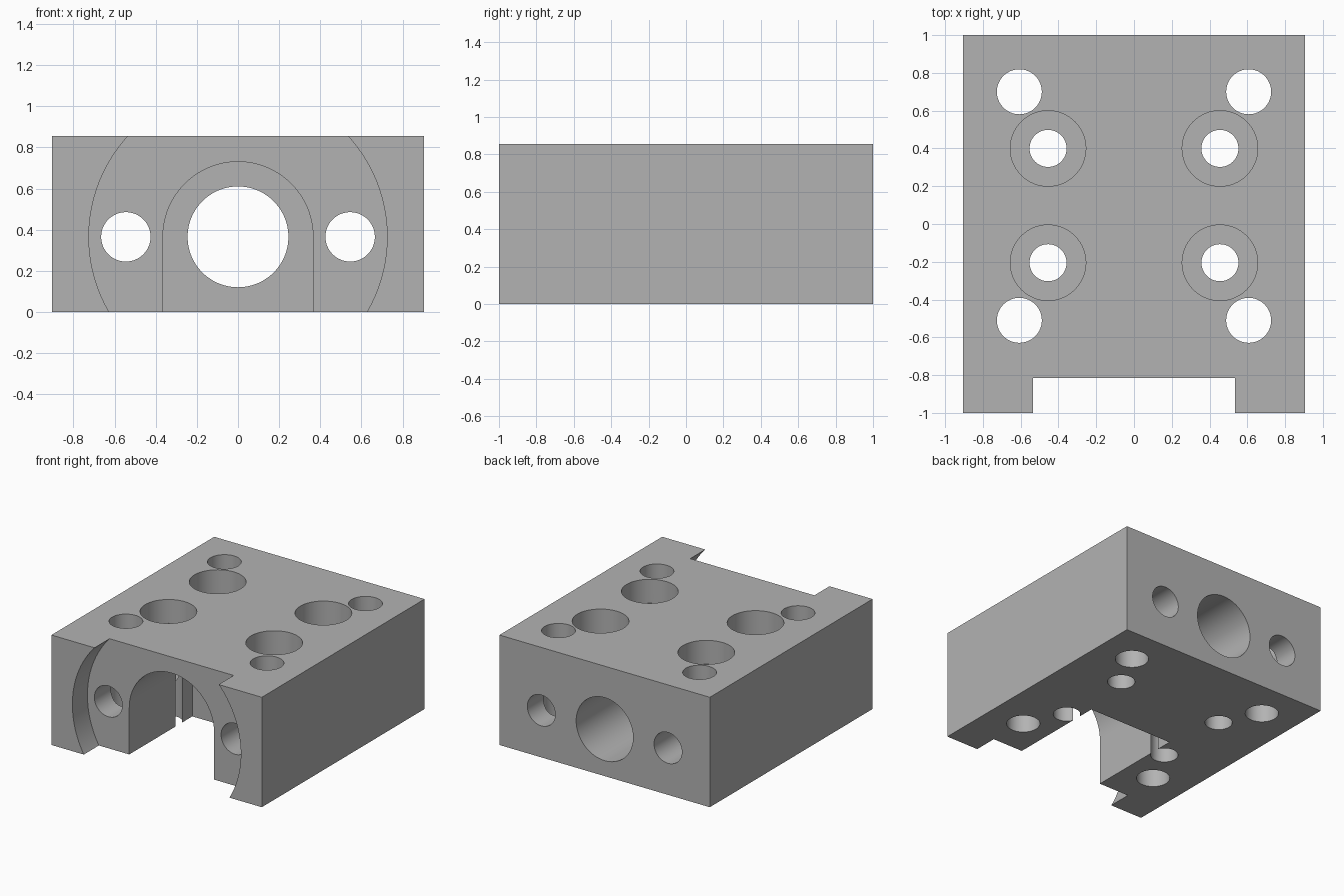
import bpy
import math

if "Cube" in bpy.data.objects:
    bpy.data.objects.remove(bpy.data.objects["Cube"], do_unlink=True)

WIDTH, LENGTH, HEIGHT = 1.81, 2.0, 0.855
AXIS_Z = 0.365        # height of the horizontal bores
FRONT = -LENGTH / 2
EXTRA = 0.1           # how far cutters overshoot the block


def box(name, x, y, z):
    """Box from (min, max) pairs."""
    bpy.ops.mesh.primitive_cube_add(size=1, location=[sum(r) / 2 for r in (x, y, z)])
    ob = bpy.context.object
    ob.name = name
    ob.scale = [r[1] - r[0] for r in (x, y, z)]
    bpy.ops.object.transform_apply(location=False, rotation=False, scale=True)
    return ob


def cut(cutter):
    """Subtract a cutter from the block, then discard it."""
    cutter.hide_render = True
    mod = block.modifiers.new("cut", "BOOLEAN")
    mod.operation = "DIFFERENCE"
    mod.solver = "EXACT"
    mod.object = cutter
    bpy.context.view_layer.objects.active = block
    bpy.ops.object.modifier_apply(modifier=mod.name)
    bpy.data.objects.remove(cutter, do_unlink=True)


def bore_y(x, radius, y0, y1):
    """Horizontal hole running front to back."""
    bpy.ops.mesh.primitive_cylinder_add(
        vertices=96, radius=radius, depth=y1 - y0,
        location=(x, (y0 + y1) / 2, AXIS_Z), rotation=(math.pi / 2, 0, 0))
    cut(bpy.context.object)


def bore_z(x, y, radius, z0):
    """Vertical hole from z0 out through the top."""
    z1 = HEIGHT + EXTRA
    bpy.ops.mesh.primitive_cylinder_add(
        vertices=64, radius=radius, depth=z1 - z0, location=(x, y, (z0 + z1) / 2))
    cut(bpy.context.object)


# Solid block
block = box("mounting_block", (-WIDTH / 2, WIDTH / 2), (FRONT, -FRONT), (0, HEIGHT))

# Shallow round recess in the front
bore_y(0, 0.725, FRONT - EXTRA, -0.815)

# Arched slot, open at the bottom and front
SLOT_END = -0.04
bore_y(0, 0.365, FRONT - EXTRA, SLOT_END)
cut(box("slot_cutter", (-0.365, 0.365), (FRONT - EXTRA, SLOT_END), (-EXTRA, AXIS_Z)))

# Main bore and the two side bores
bore_y(0, 0.245, FRONT - EXTRA, -FRONT + EXTRA)
for side in (-1, 1):
    bore_y(side * 0.545, 0.12, FRONT - EXTRA, -FRONT + EXTRA)

# Vertical holes: plain corner holes and counterbored screw holes
for side in (-1, 1):
    for y in (0.70, -0.51):
        bore_z(side * 0.607, y, 0.119, -EXTRA)
    for y in (0.40, -0.205):
        bore_z(side * 0.455, y, 0.098, -EXTRA)
        bore_z(side * 0.455, y, 0.2, HEIGHT - 0.185)

# Grey finish
grey = bpy.data.materials.new("plain_grey")
grey.use_nodes = True
colour = (0.45, 0.45, 0.45, 1)
grey.diffuse_color = colour
grey.node_tree.nodes["Principled BSDF"].inputs["Base Color"].default_value = colour
block.data.materials.clear()
block.data.materials.append(grey)
for face in block.data.polygons:
    face.material_index = 0

# Smooth bores with crisp edges
bpy.ops.object.select_all(action="DESELECT")
block.select_set(True)
bpy.context.view_layer.objects.active = block
bpy.ops.object.shade_smooth_by_angle(angle=math.radians(30))
